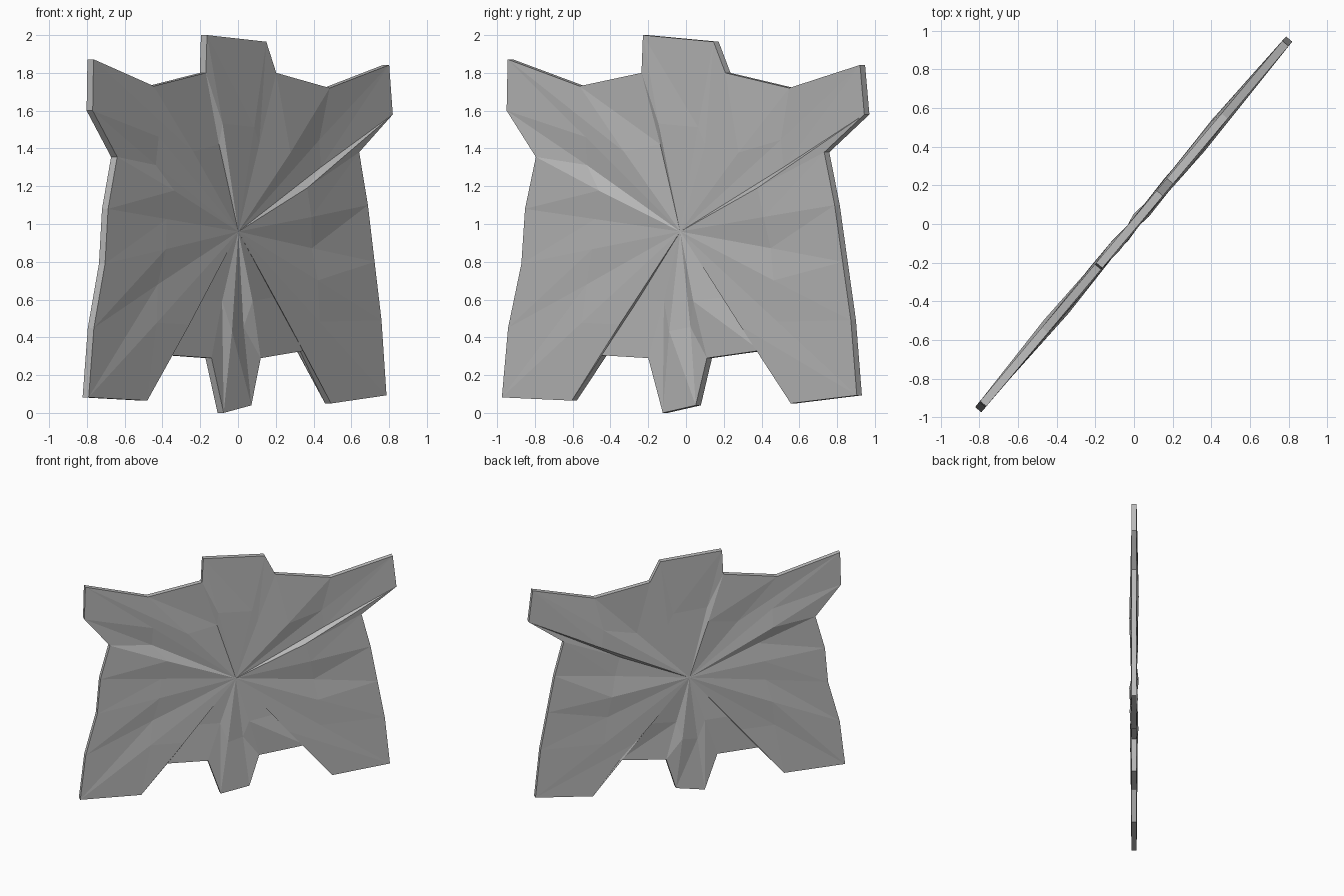
import bpy, bmesh, math
from mathutils import Matrix, Vector

if "Cube" in bpy.data.objects:
    bpy.data.objects.remove(bpy.data.objects["Cube"])

THICK = 0.042     # hide thickness
FOLD = 0.017      # fold depth
RING = 0.55       # where the folds peak between centre and rim
CENTRE = (-0.022, 0.96)

# Rim of the hide: (across, height, fold strength along that spoke)
RIM = [
    (-1.215, 1.872, 0), (-1.222, 1.60, -1), (-1.02, 1.355, 1),        # left fore leg
    (-1.095, 1.08, 0), (-1.12, 0.79, .3), (-1.212, 0.45, -.5),        # left flank
    (-1.255, 0.082, .3), (-0.772, 0.065, .5), (-0.565, 0.305, -.6),   # left hind leg
    (-0.243, 0.29, -.6), (-0.143, 0.0, .7), (0.085, 0.04, -.8), (0.162, 0.29, .8),  # tail
    (0.53, 0.33, -.6), (0.742, 0.05, .3), (1.198, 0.093, 0),          # right hind leg
    (1.157, 0.49, .3), (1.10, 0.80, -.6), (1.045, 1.10, .8),          # right flank
    (0.973, 1.38, 1), (1.25, 1.58, -1), (1.22, 1.842, -.8),           # right fore leg
    (0.73, 1.72, .8), (0.29, 1.80, 0),
    (0.208, 1.965, .2), (-0.28, 2.0, .6), (-0.29, 1.80, -.6),         # neck
    (-0.718, 1.73, .5),
]


def add_sheet(bm, offset):
    """One folded skin of the hide; returns centre, ring and rim vertices."""
    cu, cz = CENTRE
    hub = bm.verts.new((cu, -offset, cz))
    ring = [bm.verts.new((cu + (u - cu) * RING, -offset - f * FOLD, cz + (z - cz) * RING))
            for u, z, f in RIM]
    rim = [bm.verts.new((u, -offset, z)) for u, z, f in RIM]
    return hub, ring, rim


bm = bmesh.new()
n = len(RIM)
front = add_sheet(bm, THICK / 2)
back = add_sheet(bm, -THICK / 2)

# Front and back skins: fan of inner folds and split outer panels
for hub, ring, rim in (front, back):
    for i in range(n):
        j = (i + 1) % n
        bm.faces.new((hub, ring[i], ring[j]))
        bm.faces.new((ring[i], rim[i], rim[j]))
        bm.faces.new((ring[i], rim[j], ring[j]))

# Cut edge around the rim
for i in range(n):
    j = (i + 1) % n
    bm.faces.new((front[2][i], back[2][i], back[2][j], front[2][j]))

bmesh.ops.recalc_face_normals(bm, faces=bm.faces)
# Turn the hide diagonally
bm.transform(Matrix.Rotation(math.radians(50), 4, 'Z'))

mesh = bpy.data.meshes.new("stretched_hide")
bm.to_mesh(mesh)
bm.free()

grey = bpy.data.materials.new("hide_grey")
grey.diffuse_color = (0.5, 0.5, 0.5, 1)
grey.use_nodes = True
grey.node_tree.nodes["Principled BSDF"].inputs["Base Color"].default_value = grey.diffuse_color
mesh.materials.append(grey)

hide = bpy.data.objects.new("stretched_hide", mesh)
bpy.context.collection.objects.link(hide)
